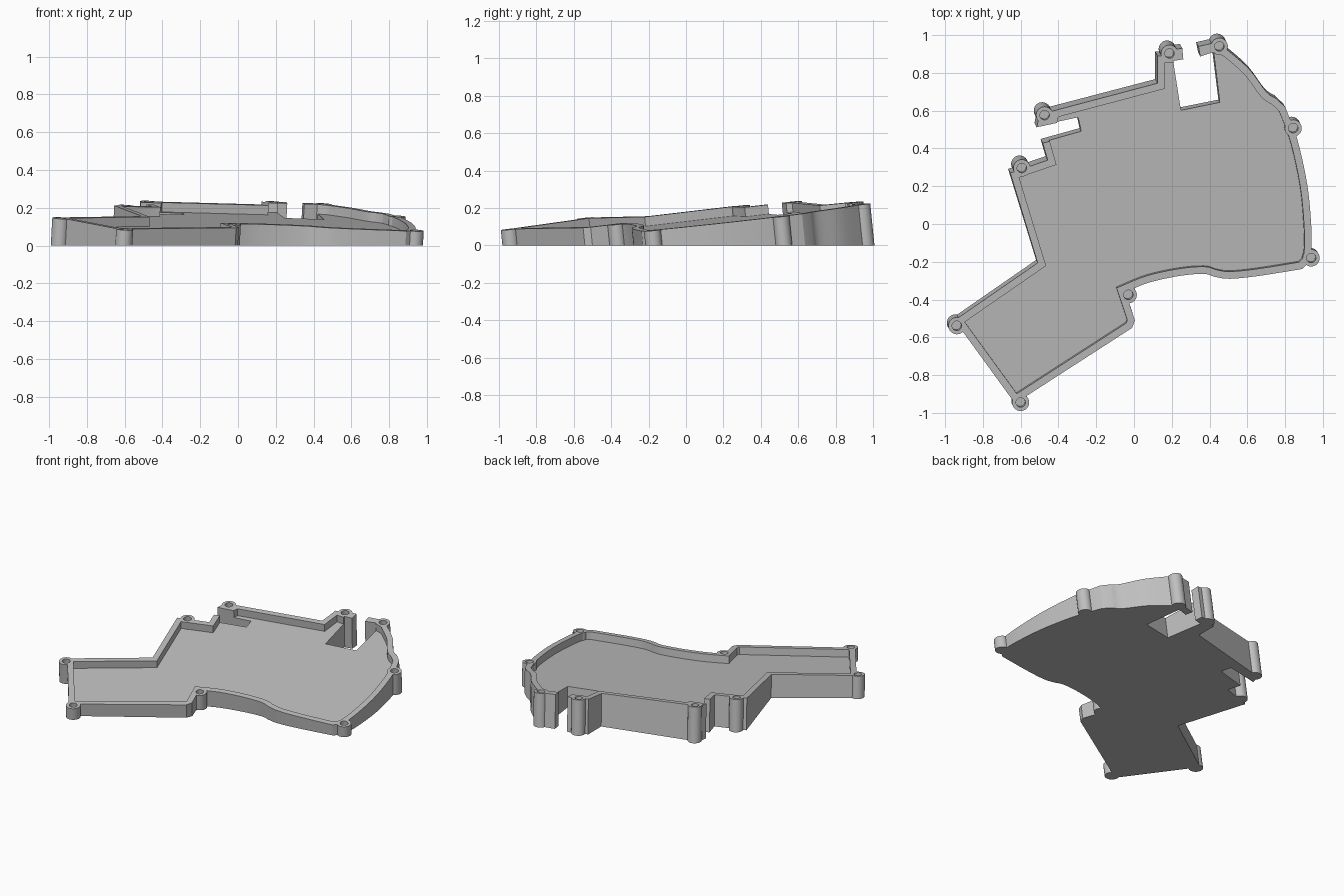
import bpy, bmesh, math
from mathutils import Vector

if "Cube" in bpy.data.objects:
    bpy.data.objects.remove(bpy.data.objects["Cube"])

WALL, DEPTH, POST, HOLE = 0.038, 0.05, 0.045, 0.025
OPEN = -0.02
LEAN = Vector((0.054, -0.101, 1))

grey = bpy.data.materials.new("light_grey")
grey.use_nodes = True
colour = (0.52, 0.52, 0.52, 1)
grey.diffuse_color = colour
grey.node_tree.nodes["Principled BSDF"].inputs["Base Color"].default_value = colour


def rim(x, y):
    """Point on the tilted rim plane."""
    return Vector((x, y, 0.149 - LEAN.x * x - LEAN.y * y))


def prism(name, outline, top=0, bottom=None):
    """Leaning prism under the rim plane; without a bottom it reaches the ground."""
    bm = bmesh.new()
    upper, lower = [], []
    for x, y in outline:
        p = rim(x, y)
        upper.append(bm.verts.new(p - LEAN * top))
        lower.append(bm.verts.new(p - LEAN * (p.z if bottom is None else bottom)))
    bm.faces.new(upper)
    bm.faces.new(lower[::-1])
    for i in range(len(upper)):
        bm.faces.new((upper[i - 1], lower[i - 1], lower[i], upper[i]))
    bmesh.ops.recalc_face_normals(bm, faces=bm.faces)
    mesh = bpy.data.meshes.new(name)
    bm.to_mesh(mesh)
    bm.free()
    mesh.materials.append(grey)
    obj = bpy.data.objects.new(name, mesh)
    bpy.context.collection.objects.link(obj)
    return obj


def circle(centre, r, n=32):
    return [(centre[0] + r * math.cos(math.tau * i / n),
             centre[1] + r * math.sin(math.tau * i / n)) for i in range(n)]


def spline(pts, steps=4):
    """Smooth curve through the points."""
    p = [Vector(q) for q in [pts[0]] + pts + [pts[-1]]]
    out = []
    for a, b, c, d in zip(p, p[1:], p[2:], p[3:]):
        for s in range(steps):
            t = s / steps
            out.append((2 * b + (c - a) * t + (2 * a - 5 * b + 4 * c - d) * t ** 2
                        + (3 * b - a - 3 * c + d) * t ** 3) / 2)
    return [tuple(q) for q in out + [p[-1]]]


def inset(outline, widths):
    """Move every edge of a counter-clockwise outline inward by its own width."""
    pts = [Vector(p) for p in outline]
    lines = []
    for i, p in enumerate(pts):
        d = (pts[(i + 1) % len(pts)] - p).normalized()
        n = Vector((-d.y, d.x))
        lines.append((n, n.dot(p) + widths[i]))
    out = []
    for i in range(len(pts)):
        (n, a), (m, b) = lines[i - 1], lines[i]
        det = n.x * m.y - n.y * m.x
        if abs(det) < 0.01:
            out.append(tuple(pts[i] + m * widths[i]))
        else:
            out.append(((a * m.y - b * n.y) / det, (n.x * b - m.x * a) / det))
    return out


def combine(body, other, operation):
    mod = body.modifiers.new("join", "BOOLEAN")
    mod.operation, mod.solver, mod.object = operation, "EXACT", other
    bpy.context.view_layer.objects.active = body
    bpy.ops.object.modifier_apply(modifier=mod.name)
    bpy.data.objects.remove(other)


# Outline pieces: thumb end, wavy front, bowed side, outer back
thumb = [(-.95, -.51), (-.63, -.95), (-.01, -.55), (.005, -.51)]
front = spline([(-.045, -.36), (.08, -.31), (.24, -.275), (.37, -.264),
                (.43, -.28), (.51, -.29), (.66, -.275), (.89, -.238)])
side = spline([(.93, -.2), (.94, -.13), (.938, 0), (.917, .21), (.864, .45), (.8, .62)])
shoulder = spline([(.75, .666), (.7, .7), (.61, .82), (.49, .925)])
outline = thumb + front + side + shoulder
widths = [WALL] * len(outline)

# Back edge with a slot and a notch, each edge with its own wall width
for x, y, w in [(.42, .945, OPEN), (.457, .639, OPEN), (.251, .597, OPEN),
                (.205, .89, WALL), (.124, .89, WALL), (.124, .745, WALL),
                (-.5, .58, .1), (-.515, .512, OPEN), (-.293, .56, OPEN),
                (-.277, .486, OPEN), (-.483, .428, WALL), (-.457, .338, WALL),
                (-.655, .27, WALL), (-.51, -.206, WALL)]:
    outline.append((x, y))
    widths.append(w)

# Tray with its pocket
tray = prism("case_tray", outline)
combine(tray, prism("pocket", inset(outline, widths), -0.1, DEPTH), "DIFFERENCE")

# Short wall ends either side of the slot
for end in ([(.341, .94), (.351, .887), (.45, .92), (.45, .965)],
            [(.17, .857), (.261, .872), (.256, .93), (.17, .92)]):
    combine(tray, prism("wall_end", end), "UNION")

# Screw posts and their blind holes
posts = [(-.938, -.539), (-.6, -.945), (-.03, -.375), (.938, -.18), (.843, .507),
         (.452, .94), (.188, .903), (-.473, .576), (-.594, .296)]
for centre in posts:
    combine(tray, prism("post", circle(centre, POST)), "UNION")
for centre in posts:
    combine(tray, prism("hole", circle(centre, HOLE), -0.1, DEPTH), "DIFFERENCE")

bpy.ops.object.select_all(action="DESELECT")
tray.select_set(True)
bpy.context.view_layer.objects.active = tray
bpy.ops.object.shade_smooth_by_angle(angle=math.radians(25))
